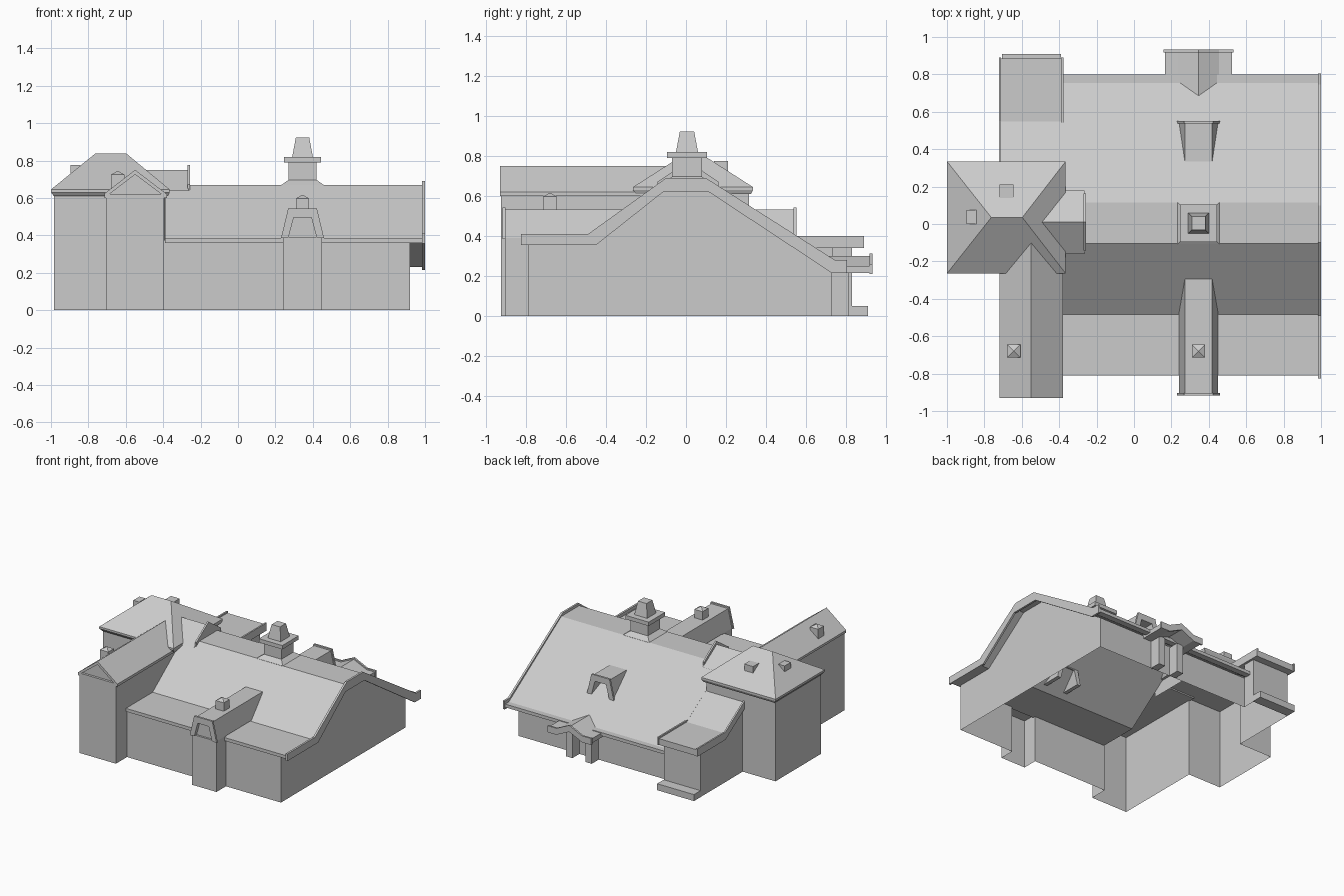
import bpy, bmesh

if "Cube" in bpy.data.objects:
    bpy.data.objects.remove(bpy.data.objects["Cube"])


def finish(name, bm):
    bmesh.ops.remove_doubles(bm, verts=bm.verts, dist=1e-5)
    bmesh.ops.recalc_face_normals(bm, faces=bm.faces)
    me = bpy.data.meshes.new(name)
    bm.to_mesh(me)
    bm.free()
    ob = bpy.data.objects.new(name, me)
    bpy.context.collection.objects.link(ob)
    return ob


def prism(name, pts, axis, a, b):
    """Extrude a 2D outline along x (points are y,z) or y (points are x,z)."""
    bm = bmesh.new()
    at = (lambda p, t: (t, p[0], p[1])) if axis == 'x' else (lambda p, t: (p[0], t, p[1]))
    va = [bm.verts.new(at(p, a)) for p in pts]
    vb = [bm.verts.new(at(p, b)) for p in pts]
    n = len(pts)
    bm.faces.new(va)
    bm.faces.new(vb[::-1])
    for i in range(n):
        j = (i + 1) % n
        bm.faces.new((va[i], va[j], vb[j], vb[i]))
    return finish(name, bm)


def loft(name, rings):
    """Stack rectangles (x0, x1, y0, y1, z) into a closed solid."""
    bm = bmesh.new()
    vs = [[bm.verts.new(c) for c in ((x0, y0, z), (x1, y0, z), (x1, y1, z), (x0, y1, z))]
          for x0, x1, y0, y1, z in rings]
    bm.faces.new(vs[0][::-1])
    bm.faces.new(vs[-1])
    for lo, hi in zip(vs, vs[1:]):
        for i in range(4):
            j = (i + 1) % 4
            bm.faces.new((lo[i], lo[j], hi[j], hi[i]))
    return finish(name, bm)


def box(name, x0, x1, y0, y1, z0, z1):
    return loft(name, [(x0, x1, y0, y1, z0), (x0, x1, y0, y1, z1)])


def ring(cx, cy, rx, ry, z):
    return (cx - rx, cx + rx, cy - ry, cy + ry, z)


def walls(name, path, z0, z1):
    """Thin upright wall sheets along a floor path."""
    bm = bmesh.new()
    for p, q in zip(path, path[1:]):
        bm.faces.new([bm.verts.new(c) for c in
                      ((*p, z0), (*q, z0), (*q, z1), (*p, z1))])
    return finish(name, bm)


def side_wall(name, x, pts):
    bm = bmesh.new()
    bm.faces.new([bm.verts.new((x, y, z)) for y, z in pts])
    return finish(name, bm)


def lower(pts, d):
    return [(p, z - d) for p, z in reversed(pts)]


# Outer walls, open below
walls("main_front_wall", [(.92, -.79), (.45, -.79), (.45, -.905), (.24, -.905),
                          (.24, -.79), (-.395, -.79)], 0, .375)
walls("wing_wall", [(-.395, -.79), (-.395, -.925), (-.705, -.925), (-.705, -.24)], 0, .61)
side_wall("wing_inner_wall", -.395, [(-.79, .37), (-.485, .37), (-.24, .55), (-.24, .61), (-.79, .61)])
walls("tower_wall", [(-.705, -.24), (-.985, -.24), (-.985, .315), (-.705, .315)], 0, .63)
walls("tower_upper_wall", [(-.395, -.24), (-.395, .315), (-.705, .315)], .51, .63)
side_wall("back_wing_west_wall", -.705, [(.315, 0), (.83, 0), (.83, .36), (.55, .36), (.315, .52)])
walls("back_wing_wall", [(-.705, .83), (-.395, .83), (-.395, .73)], 0, .35)
walls("main_back_wall", [(-.395, .73), (.92, .73)], 0, .235)
side_wall("main_east_wall", .92, [(-.79, 0), (.73, 0), (.73, .235), (.1, .65),
                                  (-.1, .65), (-.485, .365), (-.79, .365)])

# Main roof and the raised edge on its east end
roof = [(-.81, .385), (-.485, .385), (-.105, .67), (.115, .67), (.755, .255), (.8, .255)]
prism("main_roof", roof + lower(roof, .025), 'x', -.39, .985)
edge = [(-.825, .41), (-.49, .41), (-.1, .69), (.1, .69), (.745, .28), (.805, .28)]
under = [(.805, .215), (.73, .215), (.115, .62), (-.115, .62), (-.45, .355), (-.825, .355)]
prism("east_parapet", edge + under, 'x', .985, 1.0)

# Back wing: slope running into a flat roof with side rims, and doorstep
west = [(.1, .67), (.115, .67), (.548, .388), (.885, .388)]
prism("back_wing_roof", west + [(.885, .34), (.548, .34), (.1, .63)], 'x', -.712, -.387)
rim = [(.3, .56), (.55, .4), (.89, .4)]
prism("back_wing_west_rim", rim + lower(rim, .06), 'x', -.722, -.71)
box("back_wing_east_rim", -.39, -.378, .54, .89, .34, .4)
box("doorstep", -.705, -.39, .83, .91, 0, .05)

# Hipped tower roof with two vents
loft("tower_roof", [(-.985, -.375, -.25, .325, .61), (-1, -.365, -.265, .335, .63),
                    (-1, -.365, -.265, .335, .645), (-.763, -.597, .035, .035, .837)])
box("tower_west_vent", -.895, -.843, 0, .075, .68, .775)
box("tower_back_vent", -.72, -.645, .14, .21, .68, .775)

# Front wing gable with pediment
rake = [(-.718, .62), (-.55, .75), (-.38, .62)]
prism("wing_roof", rake, 'y', -.912, -.06)
prism("wing_rake", rake + [(-.41, .62), (-.55, .725), (-.688, .62)], 'y', -.93, -.91)
box("wing_cornice", -.715, -.38, -.93, -.2, .6, .62)

# Link gable between tower and main ridge
prism("link_roof", [(-.16, .638), (.01, .75), (.18, .638)], 'x', -.56, -.265)
prism("link_parapet", [(-.142, .635), (-.142, .672), (.01, .775), (.162, .672), (.162, .635)],
      'x', -.27, -.257)

# Ridge turret: flared foot, shaft, cap slab and lantern
tx, ty = .345, .005
loft("turret_shaft", [ring(tx, ty, .112, .112, .64), ring(tx, ty, .112, .112, .67),
                      ring(tx, ty, .074, .074, .697), ring(tx, ty, .074, .074, .79)])
loft("turret_cap", [ring(tx, ty, .1, .1, .79), ring(tx, ty, .1, .1, .82)])
loft("turret_lantern", [ring(tx, ty, .055, .055, .82), ring(tx, ty, .036, .036, .922)])

# Trapezoid dormers on the front and back slopes
outer = [(.24, .39), (.273, .532), (.417, .532), (.45, .39)]
inner = [(.42, .39), (.392, .495), (.298, .495), (.27, .39)]
trim = [(.23, .385), (.268, .543), (.422, .543), (.46, .385)]
for tag, front, face, pane, back in (("front", -.918, -.903, -.89, -.295),
                                     ("back", .552, .537, .45, .335)):
    prism(tag + "_dormer_shell", outer + inner, 'y', face, back)
    prism(tag + "_dormer_trim", trim + inner, 'y', front, face)
    walls(tag + "_dormer_pane", [(.27, pane), (.42, pane)], .385, .5)
box("front_dormer_sill", .24, .45, -.905, -.79, .375, .39)

# Small capped vents
for tag, cx, z in (("wing", -.643, .725), ("dormer", .345, .597)):
    loft(tag + "_vent", [ring(cx, -.68, .035, .035, z - .08), ring(cx, -.68, .035, .035, z),
                         ring(cx, -.68, 0, 0, z + .02)])

# Back porch: bent canopy on two piers
canopy = [(.165, .25), (.235, .25), (.345, .3), (.455, .25), (.525, .25)]
prism("porch_canopy", canopy + lower(canopy, .035), 'y', .66, .92)
lip = [(.158, .26), (.235, .26), (.345, .312), (.455, .26), (.532, .26)]
prism("porch_lip", lip + lower(lip, .05), 'y', .918, .932)
for i, x in enumerate((.235, .4)):
    box("porch_pier_%d" % (i + 1), x, x + .055, .73, .815, 0, .225)
